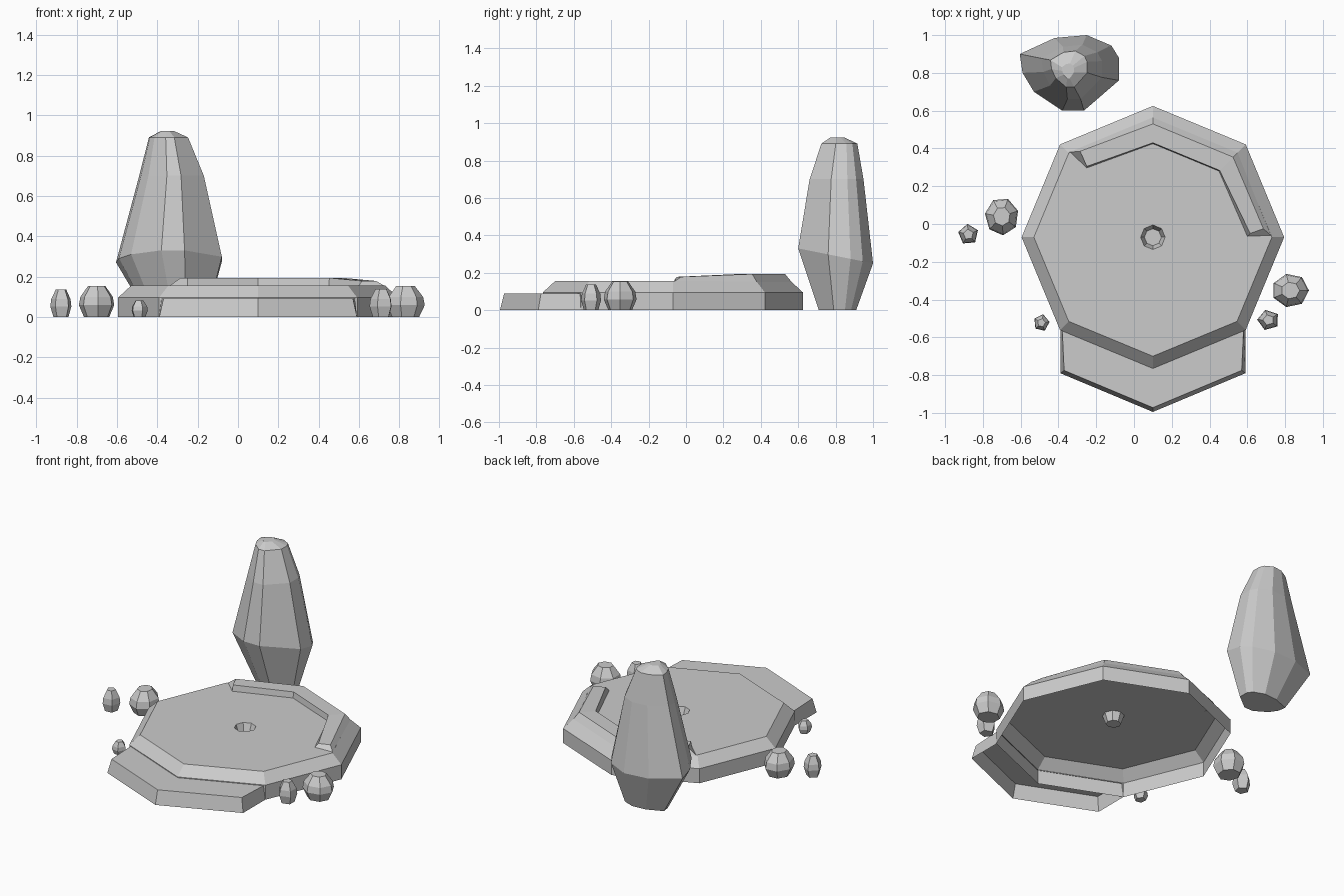
import bpy
from math import cos, sin, pi

if "Cube" in bpy.data.objects:
    bpy.data.objects.remove(bpy.data.objects["Cube"])

CX, CY = 0.1, -0.07   # centre of the octagonal slab


def make(name, verts, faces):
    me = bpy.data.meshes.new(name)
    me.from_pydata(verts, [], faces)
    me.update()
    ob = bpy.data.objects.new(name, me)
    bpy.context.collection.objects.link(ob)
    return ob


def loft(name, rings, bottom=False, top=True):
    """Join closed rings of equal count from first to last, with optional caps."""
    n = len(rings[0])
    verts = [p for r in rings for p in r]
    faces = [(k * n + i, k * n + (i + 1) % n, (k + 1) * n + (i + 1) % n, (k + 1) * n + i)
             for k in range(len(rings) - 1) for i in range(n)]
    if bottom:
        faces.append(tuple(reversed(range(n))))
    if top:
        faces.append(tuple(range(len(verts) - n, len(verts))))
    return make(name, verts, faces)


def polar(r, deg, z):
    a = deg * pi / 180
    return (CX + r * cos(a), CY + r * sin(a), z)


def octagon(r, z):
    return [polar(r, 45 * i, z) for i in range(8)]


# Octagonal slab: open underneath, bevelled rim, small pit in the middle
loft("slab", [octagon(0.695, 0), octagon(0.695, 0.095), octagon(0.63, 0.155),
              octagon(0.065, 0.155), octagon(0.045, 0.10)])

# Lower front step: sloped walls and a top that meets the slab
outer = [(-0.39, -0.56), (-0.39, -0.79), (0.1, -0.995), (0.59, -0.79), (0.59, -0.56)]
inner = [(-0.38, -0.56), (-0.37, -0.775), (0.1, -0.972), (0.57, -0.775), (0.58, -0.56)]
make("front_step",
     [(x, y, 0) for x, y in outer] + [(x, y, 0.09) for x, y in inner] + [(0.1, -0.762, 0.09)],
     [(i, i + 1, i + 6, i + 5) for i in range(4)] + [(5, 6, 7, 10), (10, 7, 8, 9)])

# Raised broken lip around the back: profile swept along octagon corners
profile = [(0.635, 0.15), (0.60, 0.193), (0.50, 0.193), (0.495, 0.155)]


def lip_section(deg, scale=1.0):
    return [polar(r * scale, deg, z) for r, z in profile]


start = [(0.725, -0.06, 0.155), (0.685, -0.025, 0.178), (0.615, -0.05, 0.178), (0.60, -0.065, 0.155)]
end = [(-0.345, 0.38, 0.15), (-0.285, 0.385, 0.193), (-0.25, 0.305, 0.193), (-0.25, 0.297, 0.155)]
sections = [start, lip_section(45), lip_section(90), end]
lip_faces = [(4 * k + j, 4 * k + 4 + j, 4 * k + 5 + j, 4 * k + 1 + j)
             for k in range(3) for j in range(3)]
make("back_lip", [p for s in sections for p in s], lip_faces + [(0, 1, 2, 3), (15, 14, 13, 12)])

# Tall standing stone: scaled copies of one irregular outline
waist = [(-0.08, 0.76), (-0.08, 0.88), (-0.12, 0.945), (-0.25, 1.0), (-0.42, 0.985),
         (-0.605, 0.90), (-0.59, 0.80), (-0.53, 0.70), (-0.38, 0.60), (-0.265, 0.60)]


def stone_ring(cx, cy, sx, sy, z, tilt=0.0):
    return [(cx + (x + 0.343) * sx, cy + (y - 0.80) * sy, z - tilt * (y - 0.8)) for x, y in waist]


loft("standing_stone", [stone_ring(-0.30, 0.81, 0.55, 0.5, 0),
                        stone_ring(-0.343, 0.80, 1, 1, 0.29, 0.2),
                        stone_ring(-0.33, 0.805, 0.61, 0.72, 0.70),
                        stone_ring(-0.345, 0.82, 0.37, 0.48, 0.89),
                        stone_ring(-0.35, 0.81, 0.12, 0.2, 0.922)], bottom=True)


# Loose pebbles: x, y, half width, half depth, height, sides, turn
def pebble(name, x, y, rx, ry, h, n, turn):
    def ring(s, z):
        return [(x + rx * s * cos(turn + 2 * pi * i / n),
                 y + ry * s * sin(turn + 2 * pi * i / n), z * h) for i in range(n)]
    loft(name, [ring(0.72, 0), ring(1.0, 0.38), ring(0.92, 0.65), ring(0.5, 1.0)], bottom=True)


for i, p in enumerate([(-0.70, 0.04, 0.09, 0.10, 0.152, 7, 0.3),
                       (-0.877, -0.055, 0.055, 0.056, 0.135, 5, 0.4),
                       (-0.49, -0.523, 0.043, 0.046, 0.08, 5, 0.1),
                       (0.828, -0.352, 0.098, 0.09, 0.152, 7, 0.0),
                       (0.712, -0.508, 0.06, 0.056, 0.137, 5, 0.6)]):
    pebble("pebble_%d" % (i + 1), *p)
